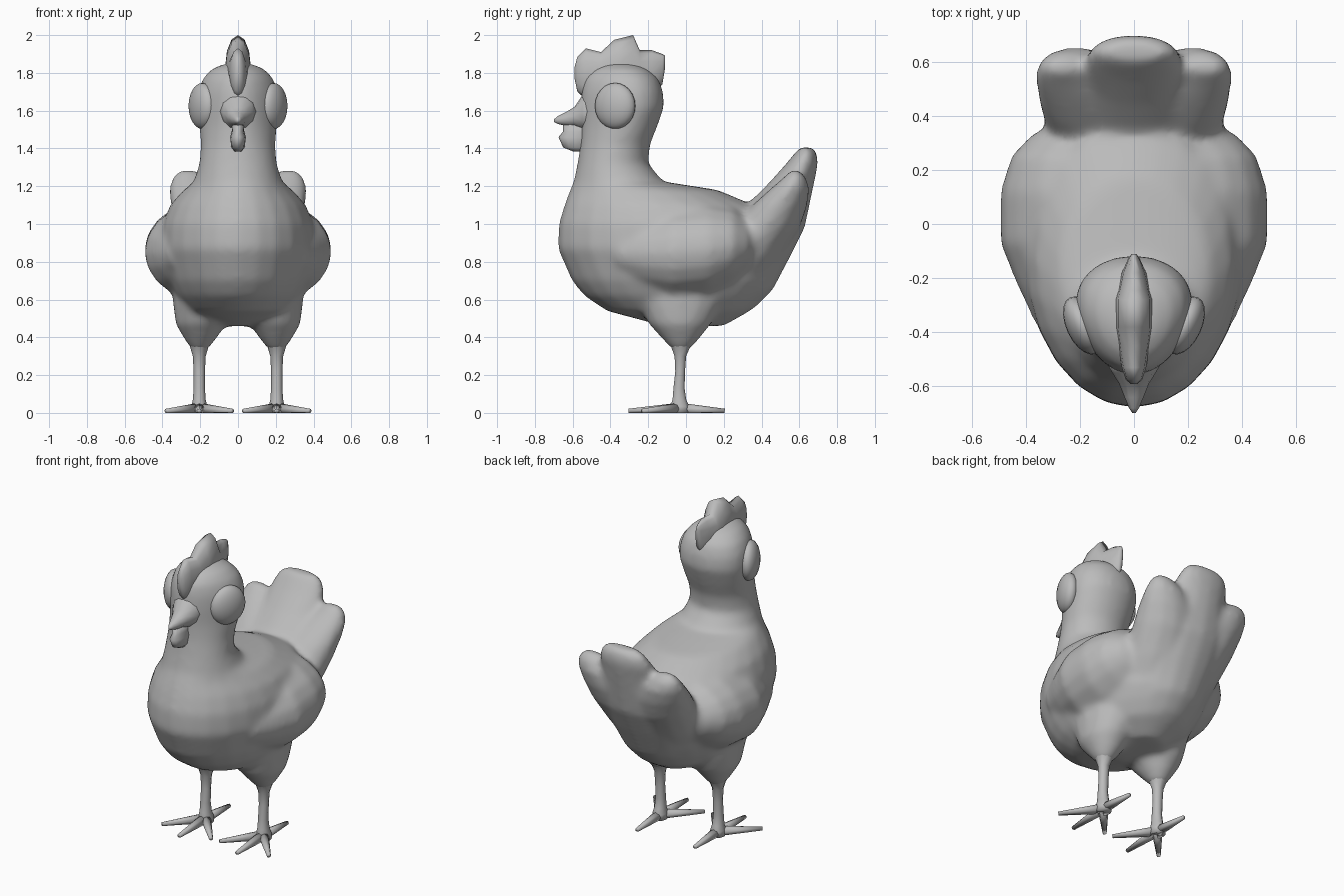
import bpy, bmesh, math
from mathutils import Vector

grey = bpy.data.materials.new("plain grey")
grey.diffuse_color = (0.5, 0.5, 0.5, 1)


def finish(name, bm):
    bmesh.ops.recalc_face_normals(bm, faces=bm.faces)
    me = bpy.data.meshes.new(name)
    bm.to_mesh(me)
    bm.free()
    ob = bpy.data.objects.new(name, me)
    bpy.context.collection.objects.link(ob)
    me.materials.append(grey)
    me.polygons.foreach_set("use_smooth", [True] * len(me.polygons))
    return ob


def loft(name, axis, rows, n=16, side=1):
    """Oval rings along an axis; row = (position, low, high, half width, x centre, egg)."""
    bm = bmesh.new()
    rings = []
    for row in rows:
        t, lo, hi, w = row[:4]
        xc = row[4] if len(row) > 4 else 0
        egg = row[5] if len(row) > 5 else 0
        ring = []
        for i in range(n):
            a = 2 * math.pi * i / n
            x = side * (xc + w * math.cos(a) * (1 + egg * math.sin(a)))
            v = (lo + hi) / 2 + (hi - lo) / 2 * math.sin(a)
            ring.append(bm.verts.new((x, v, t) if axis == "z" else (x, t, v)))
        rings.append(ring)
    for r, s in zip(rings, rings[1:]):
        for i in range(n):
            j = (i + 1) % n
            bm.faces.new((r[i], r[j], s[j], s[i]))
    bm.faces.new(rings[0])
    bm.faces.new(rings[-1])
    return finish(name, bm)


# Breast, neck and egg-shaped head in one column of rings
body = loft("body", "z", [
    (.46, -.12, .2, .12), (.54, -.42, .34, .27), (.62, -.54, .42, .33),
    (.70, -.605, .48, .37), (.87, -.68, .5, .41), (1.0, -.675, .45, .40),
    (1.1, -.645, .36, .36), (1.18, -.615, .17, .29), (1.225, -.595, -.12, .235),
    (1.32, -.575, -.2, .205), (1.42, -.56, -.19, .197, 0, .05),
    (1.52, -.555, -.15, .205, 0, .14), (1.62, -.56, -.115, .215, 0, .2),
    (1.70, -.555, -.12, .21, 0, .2), (1.77, -.54, -.145, .185, 0, .2),
    (1.82, -.49, -.2, .14, 0, .15), (1.85, -.42, -.27, .07)], 24)
parts = [body]

# Middle tail lobe
parts.append(loft("tail_middle", "z", [
    (.49, .02, .24, .12), (.56, 0, .37, .18), (.65, 0, .46, .23), (.83, .1, .555, .27),
    (.98, .22, .63, .27), (1.1, .32, .655, .235), (1.22, .44, .68, .19),
    (1.32, .53, .70, .175), (1.375, .575, .695, .15), (1.405, .6, .67, .11)]))

for s in (1, -1):
    # Outer tail lobes
    parts.append(loft("tail_side", "z", [
        (.65, .05, .36, .13, .12), (.83, .1, .51, .19, .12), (.98, .24, .605, .2, .14),
        (1.1, .35, .645, .18, .18), (1.19, .45, .655, .14, .225),
        (1.25, .52, .635, .09, .26), (1.285, .555, .6, .045, .27)], 14, s))
    # Folded wings, merging into the flanks
    parts.append(loft("wing", "y", [
        (-.42, .76, .94, .2, .1), (-.36, .69, 1.0, .26, .11), (-.22, .62, 1.07, .31, .125),
        (-.07, .58, 1.12, .35, .145), (.12, .6, 1.13, .35, .145),
        (.25, .67, 1.1, .31, .145), (.33, .74, 1.04, .25, .13), (.37, .82, .98, .17, .13)],
        20, s))
    # Feathered thighs
    parts.append(loft("thigh", "z", [
        (.33, -.07, .015, .04, .205), (.39, -.125, .07, .085, .2),
        (.47, -.2, .135, .135, .197), (.58, -.25, .19, .15, .195),
        (.75, -.25, .2, .14, .2)], 14, s))

# Blend the soft parts into one skin
with bpy.context.temp_override(active_object=body, object=body,
                               selected_objects=parts, selected_editable_objects=parts):
    bpy.ops.object.join()
skin = body.modifiers.new("skin", "REMESH")
skin.mode = "VOXEL"
skin.voxel_size = 0.018
skin.use_smooth_shade = True
soften = body.modifiers.new("soften", "SMOOTH")
soften.factor = 0.5
soften.iterations = 14

# Comb with three lobes
loft("comb", "y", [
    (-.59, 1.77, 1.83, .012), (-.575, 1.70, 1.885, .03), (-.53, 1.66, 1.93, .045),
    (-.45, 1.68, 1.91, .058), (-.38, 1.66, 1.975, .068), (-.28, 1.66, 2.0, .068),
    (-.245, 1.68, 1.92, .06), (-.18, 1.68, 1.92, .045), (-.125, 1.74, 1.9, .02),
    (-.11, 1.83, 1.89, .008)], 12)

# Beak and wattle
loft("beak", "y", [
    (-.48, 1.48, 1.73, .12), (-.55, 1.5, 1.68, .08), (-.59, 1.515, 1.62, .055),
    (-.64, 1.52, 1.59, .035), (-.68, 1.53, 1.57, .018), (-.698, 1.54, 1.555, .006)], 12)
loft("wattle", "z", [
    (1.385, -.6, -.54, .018), (1.405, -.65, -.52, .035), (1.46, -.675, -.5, .042),
    (1.49, -.65, -.5, .033), (1.53, -.65, -.5, .03)], 12)


def toe(name, start, end, r1, r2):
    """Tapered rod between two points, squashed at the ground."""
    a, b = Vector(start), Vector(end)
    bm = bmesh.new()
    bmesh.ops.create_cone(bm, cap_ends=True, segments=8, radius1=r1, radius2=r2,
                          depth=(b - a).length)
    q = (b - a).to_track_quat("Z", "Y")
    for v in bm.verts:
        v.co = q @ v.co + (a + b) / 2
        v.co.z = max(v.co.z, 0)
    return finish(name, bm)


for s, tag in ((1, "left"), (-1, "right")):
    # Eyes, turned partly forward
    bm = bmesh.new()
    bmesh.ops.create_uvsphere(bm, u_segments=20, v_segments=12, radius=1)
    eye = finish("eye_" + tag, bm)
    eye.scale = (.062, .115, .122)
    eye.location = (s * .188, -.375, 1.625)
    eye.rotation_euler = (0, 0, -s * math.radians(25))

    # Shank
    loft("shank_" + tag, "z", [
        (.0, -.08, .02, .045, .205), (.035, -.085, .02, .042, .205),
        (.07, -.073, .003, .034, .205), (.13, -.068, -.006, .03, .205),
        (.22, -.058, -.004, .03, .205), (.3, -.062, .002, .034, .205),
        (.36, -.085, .03, .052, .205), (.4, -.11, .06, .07, .205)], 10, s)
    # Four toes
    for i, (x, y) in enumerate(((.205, -.305), (.03, -.23), (.38, -.23), (.205, .205))):
        toe(f"toe_{tag}_{i + 1}", (s * .205, -.035, .022), (s * x, y, .01), .032, .012)
